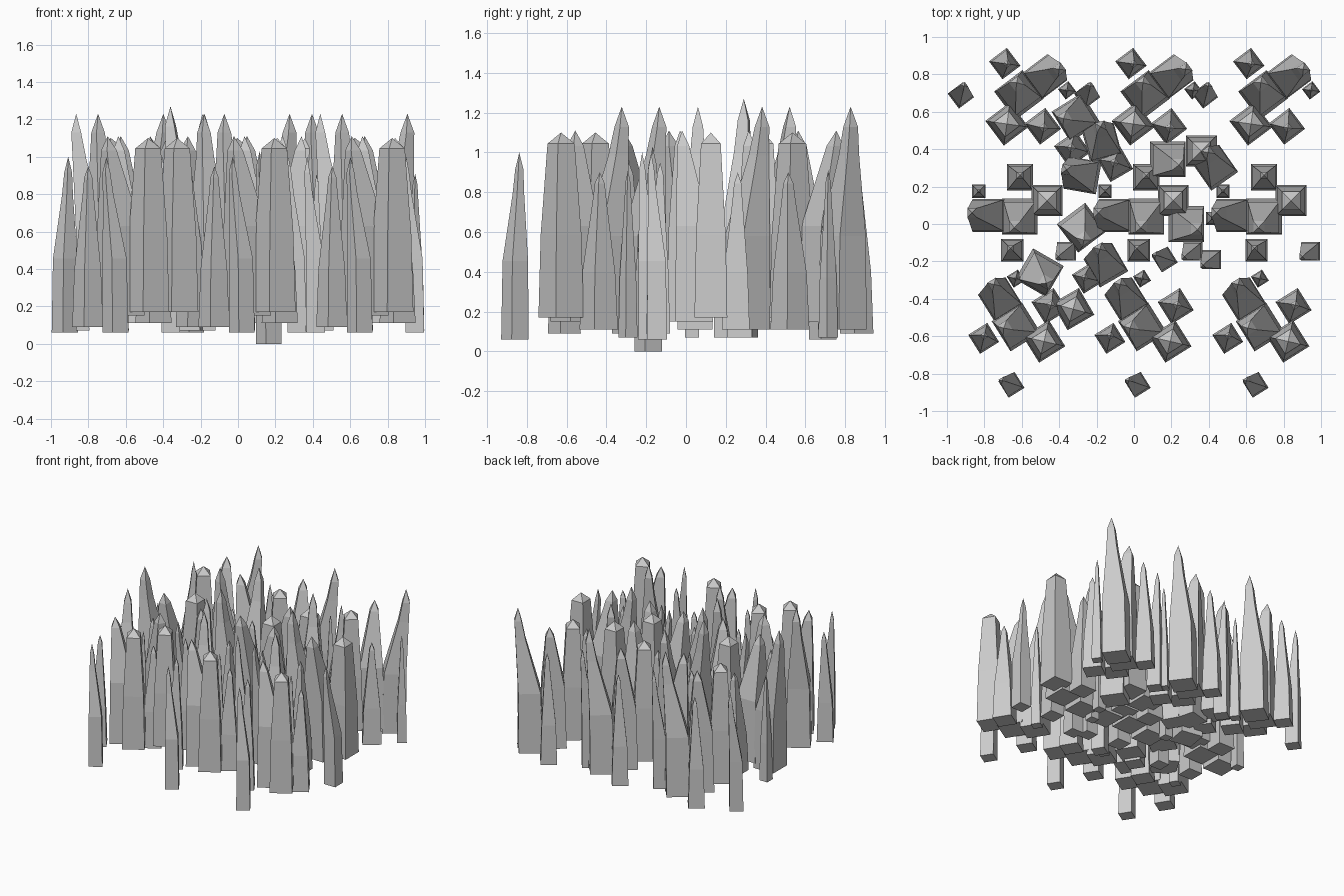
import bpy
import bmesh
from math import radians
from mathutils import Matrix, Vector

if "Cube" in bpy.data.objects:
    bpy.data.objects.remove(bpy.data.objects["Cube"])

# Spike kinds: base side, base z, tip z, lean of the tip, rings (height share, width share, lean share)
SLIM = [(0, 1, 0), (0.36, 0.86, 0), (0.82, 0.36, 0.85), (0.93, 0.26, 1)]
BENT = [(0, 1, 0), (0.42, 0.93, 0.1), (0.78, 0.42, 0.8), (0.91, 0.3, 1)]
BLUNT = [(0, 1, 0), (0.45, 0.9, 0), (0.94, 0.6, 0)]
KINDS = {
    "short_spike":   (0.12, 0.09, 0.95, (-0.01, 0.01), SLIM),
    "leaning_spike": (0.175, 0.11, 1.23, (-0.09, 0.015), BENT),
    "broad_spike":   (0.19, 0.15, 1.11, (-0.03, -0.06),
                      [(0, 1, 0), (0.5, 0.88, 0.1), (0.92, 0.32, 0.9)]),
    "blunt_spike":   (0.165, 0.17, 1.10, (0, 0), BLUNT),
    "medium_spike":  (0.14, 0.11, 0.90, (0, 0.01), SLIM),
    "tiny_spike":    (0.07, 0.07, 0.91, (0, 0), SLIM),
    "curved_spike":  (0.10, 0.06, 1.00, (-0.045, -0.03), BENT),
}


def spike(kind, x, y, turn, drop=0.0, rise=0.0):
    """Square shaft that narrows ring by ring to a pyramid tip."""
    side, low, high, lean, rings = KINDS[kind]
    low, high = low - drop, high + rise
    bm = bmesh.new()
    loops = []
    for share, width, bend in rings:
        h = side * width / 2
        loops.append([bm.verts.new((sx * h + lean[0] * bend, sy * h + lean[1] * bend,
                                    low + (high - low) * share))
                      for sx, sy in ((-1, -1), (1, -1), (1, 1), (-1, 1))])
    tip = bm.verts.new((*lean, high))
    bm.faces.new(reversed(loops[0]))
    for a, b in zip(loops, loops[1:]):
        for i in range(4):
            j = (i + 1) % 4
            bm.faces.new((a[i], a[j], b[j], b[i]))
    for i in range(4):
        bm.faces.new((loops[-1][i], loops[-1][(i + 1) % 4], tip))
    bm.transform(Matrix.Translation((x, y, 0)) @ Matrix.Rotation(radians(turn), 4, 'Z'))
    mesh = bpy.data.meshes.new(kind)
    bm.to_mesh(mesh)
    bm.free()
    bpy.context.collection.objects.link(bpy.data.objects.new(kind, mesh))


# One cluster of seven spikes, placed around its broad spike
CLUSTER = [
    ("broad_spike", 0, 0), ("short_spike", -0.04, -0.18), ("leaning_spike", -0.165, 0.005),
    ("blunt_spike", 0.145, 0.085), ("medium_spike", 0, 0.21),
    ("tiny_spike", -0.22, 0.135), ("curved_spike", 0.25, -0.185),
]

# Three rows of three clusters, each row turned its own way
for row_x, row_y, turn in ((-0.615, 0.69, -143), (-0.61, 0.04, 0), (-0.63, -0.55, -58)):
    for step in (0, 0.675, 1.305):
        for kind, dx, dy in CLUSTER:
            p = Matrix.Rotation(radians(turn), 3, 'Z') @ Vector((dx, dy, 0))
            spike(kind, row_x + step + p.x, row_y + p.y, turn)

# Loose spikes filling the middle
for args in (
    ("broad_spike", -0.31, 0.57, -58), ("leaning_spike", -0.17, 0.43, -75),
    ("medium_spike", -0.33, 0.40, 35), ("leaning_spike", -0.275, 0.26, -10, 0.04, 0.04),
    ("medium_spike", -0.10, 0.32, 30), ("broad_spike", -0.28, -0.02, 37),
    ("leaning_spike", -0.15, -0.22, -60), ("broad_spike", -0.505, -0.26, 60),
    ("blunt_spike", -0.325, -0.455, 30), ("short_spike", -0.25, -0.29, 32),
    ("broad_spike", 0.18, 0.345, 90), ("blunt_spike", 0.36, 0.39, 0),
    ("leaning_spike", 0.435, 0.30, -55), ("broad_spike", 0.28, 0.0, 90),
    ("curved_spike", 0.165, -0.19, -58, 0.06, 0.03),
    ("curved_spike", 0.415, -0.19, 0), ("tiny_spike", 0.42, 0.03, 0),
):
    spike(*args)
